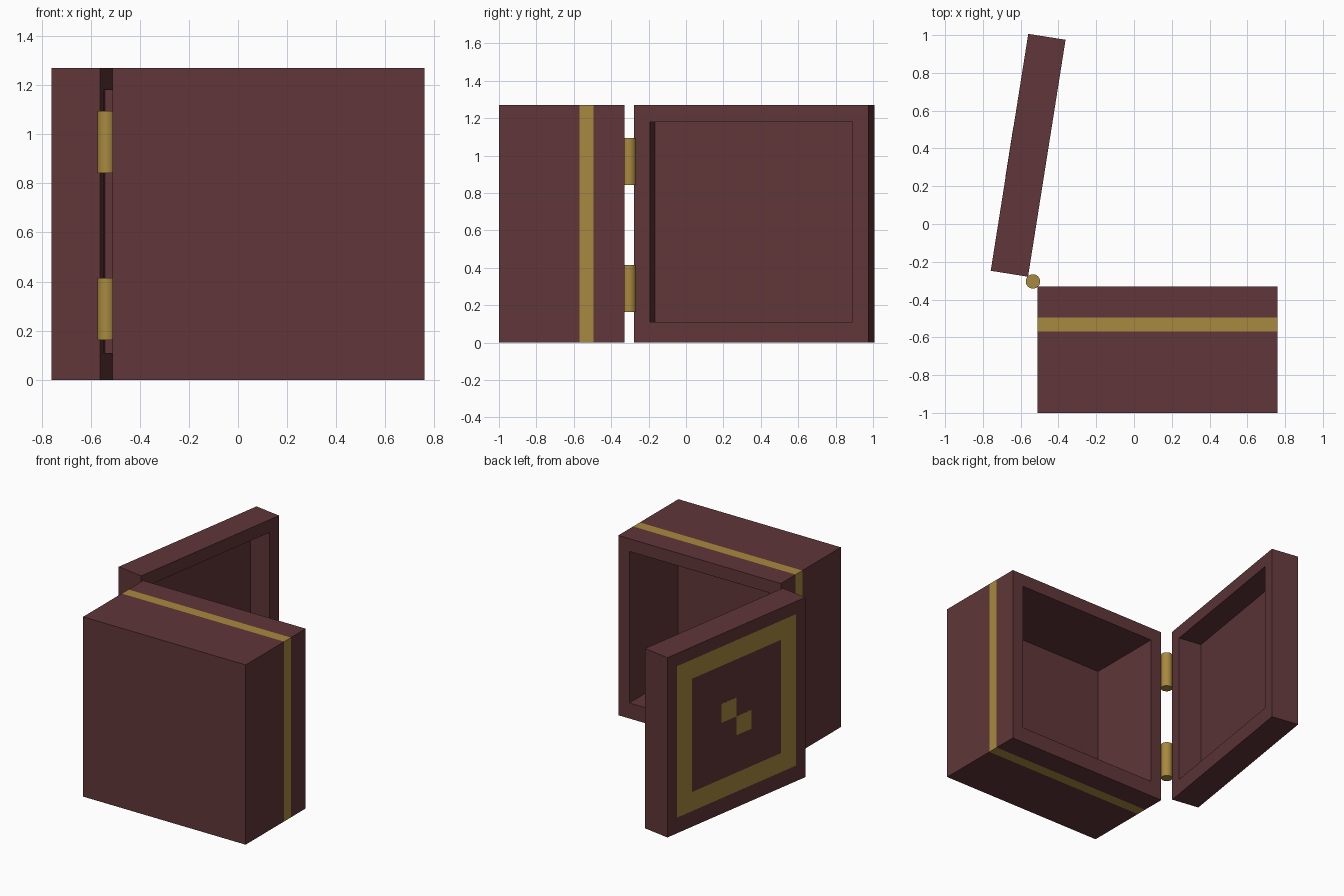
import bpy, bmesh
from math import radians
from mathutils import Vector

if "Cube" in bpy.data.objects:
    bpy.data.objects.remove(bpy.data.objects["Cube"])


def material(name, color):
    m = bpy.data.materials.new(name)
    m.diffuse_color = color
    m.use_nodes = True
    m.node_tree.nodes["Principled BSDF"].inputs["Base Color"].default_value = m.diffuse_color
    return m


WOOD = material("dark_red_wood", (0.117, 0.037, 0.041, 1))
GOLD = material("gold_inlay", (0.39, 0.25, 0.05, 1))
SIZE = 1.27                               # width and height of box and lid
EDGE = (0, SIZE, 0, SIZE)                 # rectangles: x0, x1, z0, z1
OPENING = (0.087, SIZE - 0.087, 0.11, 1.18)


def nested_shell(name, levels, gold_step, location, angle=0):
    """Joins a chain of (rectangle, depth) loops and caps both ends."""
    bm = bmesh.new()
    loops = []
    for (x0, x1, z0, z1), y in levels:
        loops.append([bm.verts.new((x, y, z)) for x, z in
                      ((x0, z0), (x1, z0), (x1, z1), (x0, z1))])
    for i, (a, b) in enumerate(zip(loops, loops[1:])):
        for k in range(4):
            n = (k + 1) % 4
            f = bm.faces.new((a[k], a[n], b[n], b[k]))
            f.material_index = int(i == gold_step)
    bm.faces.new(loops[0])
    bm.faces.new(loops[-1])
    bmesh.ops.recalc_face_normals(bm, faces=bm.faces)
    me = bpy.data.meshes.new(name)
    bm.to_mesh(me)
    bm.free()
    me.materials.append(WOOD)
    me.materials.append(GOLD)
    ob = bpy.data.objects.new(name, me)
    ob.location = location
    ob.rotation_euler.z = angle
    bpy.context.collection.objects.link(ob)
    return ob


# Box body: closed front, flush gold band, hollow from the back
nested_shell("box_body", [(EDGE, -1), (EDGE, -0.57), (EDGE, -0.495),
                          (EDGE, -0.33), (OPENING, -0.33), (OPENING, -0.87)],
             1, (-0.51, 0, 0))

# Open lid: gold frame on the outer face, recess on the inner face
LID_AT, LID_TURN, THICK = Vector((-0.561, -0.279, 0)), radians(81), 0.2
PANEL = (0.225, SIZE - 0.225, 0.245, 1.045)
nested_shell("lid", [(PANEL, THICK), (OPENING, THICK), (EDGE, THICK),
                     (EDGE, 0), (OPENING, 0), (OPENING, 0.168)],
             0, LID_AT, LID_TURN)

# Two small square inlays at the middle of the lid
for i, (x, z) in enumerate(((0.635, 0.643), (0.497, 0.509))):
    square = (x, x + 0.138, z, z + 0.134)
    inlay = nested_shell(f"lid_inlay_{i + 1}",
                         [(square, THICK - 0.01), (square, THICK + 0.001)],
                         0, LID_AT, LID_TURN)
    for p in inlay.data.polygons:
        p.material_index = 1

# Hinge barrels
for name, z0, z1 in (("lower_hinge", 0.163, 0.415), ("upper_hinge", 0.843, 1.095)):
    bpy.ops.mesh.primitive_cylinder_add(vertices=24, radius=0.038, depth=z1 - z0,
                                        location=(-0.535, -0.304, (z0 + z1) / 2))
    hinge = bpy.context.object
    hinge.name = name
    hinge.data.materials.append(GOLD)
    bpy.ops.object.shade_smooth_by_angle(angle=radians(40))
